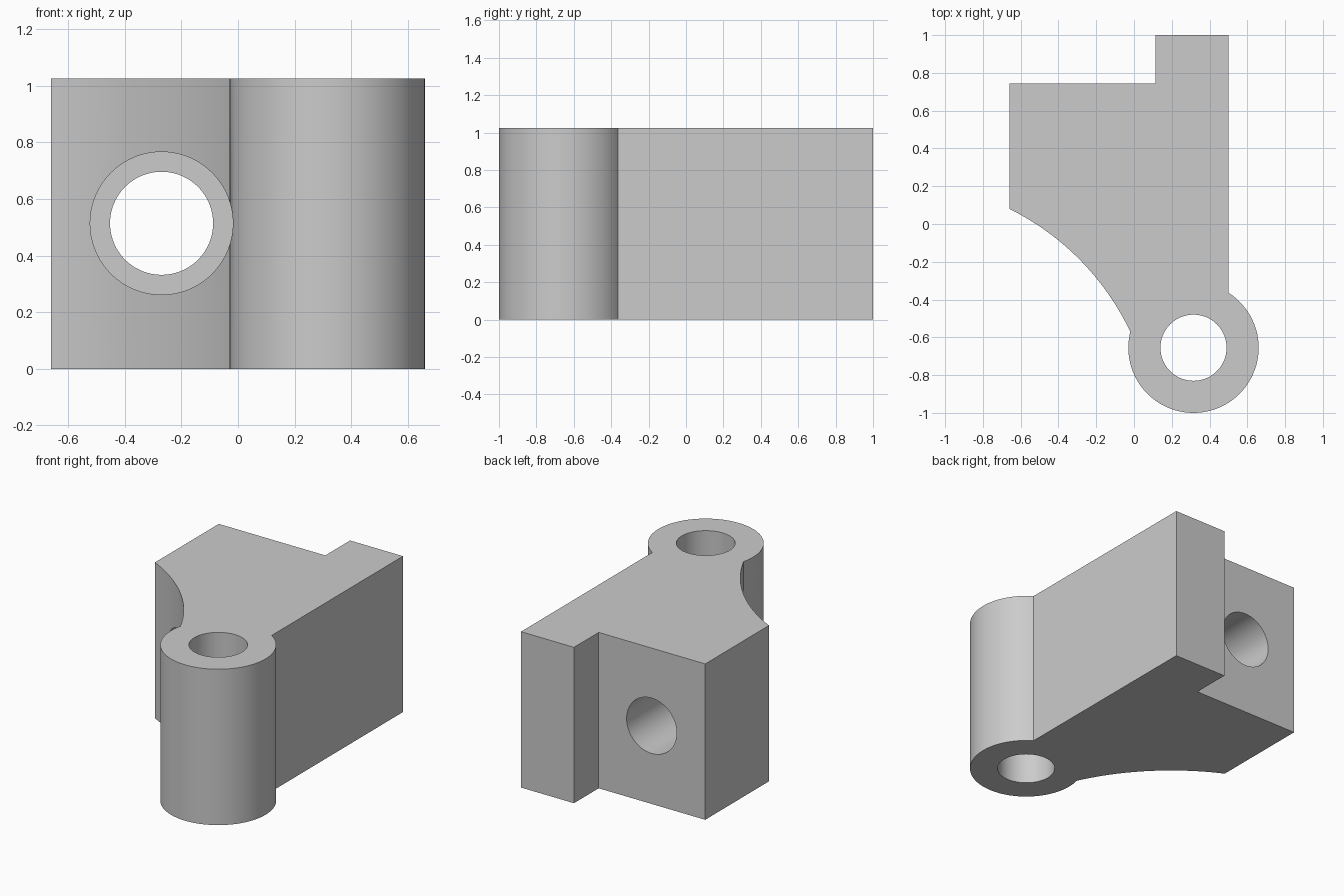
import bpy, bmesh, math
from mathutils import Vector

cube = bpy.data.objects.get("Cube")
if cube:
    bpy.data.objects.remove(cube, do_unlink=True)

HEIGHT = 1.025
PIVOT = Vector((0.315, -0.655))
BOSS_R = 0.345
HOLE_X, HOLE_Z = -0.27, 0.514

grey = bpy.data.materials.new("plain grey")
grey.use_nodes = True
colour = (0.6, 0.6, 0.6, 1)
grey.diffuse_color = colour
grey.node_tree.nodes["Principled BSDF"].inputs["Base Color"].default_value = colour


def arc(centre, radius, start, end, steps):
    """Points along an arc, both ends included."""
    angles = [start + (end - start) * i / steps for i in range(steps + 1)]
    return [centre + radius * Vector((math.cos(a), math.sin(a))) for a in angles]


def sagitta_arc(p, q, rise, steps):
    """Arc from p to q that rises to the left of the chord."""
    chord = q - p
    half = chord.length / 2
    radius = (half ** 2 + rise ** 2) / (2 * rise)
    normal = Vector((-chord.y, chord.x)).normalized()
    centre = (p + q) / 2 - normal * (radius - rise)
    a, b = p - centre, q - centre
    return arc(centre, radius, math.atan2(a.y, a.x), math.atan2(b.y, b.x), steps)


def extrude_outline(name, points, height):
    bm = bmesh.new()
    face = bm.faces.new([bm.verts.new((p.x, p.y, 0)) for p in points])
    top = bmesh.ops.extrude_face_region(bm, geom=[face])["geom"]
    bmesh.ops.translate(bm, vec=(0, 0, height),
                        verts=[v for v in top if isinstance(v, bmesh.types.BMVert)])
    bmesh.ops.recalc_face_normals(bm, faces=bm.faces)
    mesh = bpy.data.meshes.new(name)
    bm.to_mesh(mesh)
    bm.free()
    obj = bpy.data.objects.new(name, mesh)
    bpy.context.collection.objects.link(obj)
    obj.data.materials.append(grey)
    return obj


def drill(target, radius, depth, location, tilt=0):
    """Cut a round hole and discard the cutter."""
    bpy.ops.mesh.primitive_cylinder_add(vertices=96, radius=radius, depth=depth,
                                        location=location, rotation=(tilt, 0, 0))
    cutter = bpy.context.object
    cutter.hide_render = True
    cutter.data.materials.append(grey)
    mod = target.modifiers.new("hole", "BOOLEAN")
    mod.operation, mod.solver, mod.object = "DIFFERENCE", "EXACT", cutter
    bpy.context.view_layer.objects.active = target
    bpy.ops.object.modifier_apply(modifier=mod.name)
    bpy.data.objects.remove(cutter, do_unlink=True)


# Block, back tab, scooped front and round boss share one outline
scoop_start, scoop_end = Vector((-0.66, 0.08)), Vector((-0.02, -0.57))
to_scoop = scoop_end - PIVOT
wall = 0.5 - PIVOT.x
wall_angle = math.acos(wall / BOSS_R)
boss_start = math.atan2(to_scoop.y, to_scoop.x)
outline = [Vector(p) for p in ((0.5, 1), (0.115, 1), (0.115, 0.743), (-0.66, 0.743))]
outline += sagitta_arc(scoop_start, scoop_end, 0.077, 32)
outline += arc(PIVOT, BOSS_R, boss_start, wall_angle + 2 * math.pi, 72)[1:]
bracket = extrude_outline("bracket", outline, HEIGHT)

# Vertical pivot hole
drill(bracket, 0.175, 3, (PIVOT.x, PIVOT.y, HEIGHT / 2))

# Bolt hole with a wider recess from the front
FLOOR_Y = 0.17
drill(bracket, 0.182, 4, (HOLE_X, 0, HOLE_Z), math.pi / 2)
drill(bracket, 0.252, 2, (HOLE_X, FLOOR_Y - 1, HOLE_Z), math.pi / 2)

# Smooth the curved walls, keep the edges crisp
bpy.ops.object.select_all(action="DESELECT")
bracket.select_set(True)
bpy.context.view_layer.objects.active = bracket
bpy.ops.object.shade_smooth_by_angle(angle=math.radians(25))
